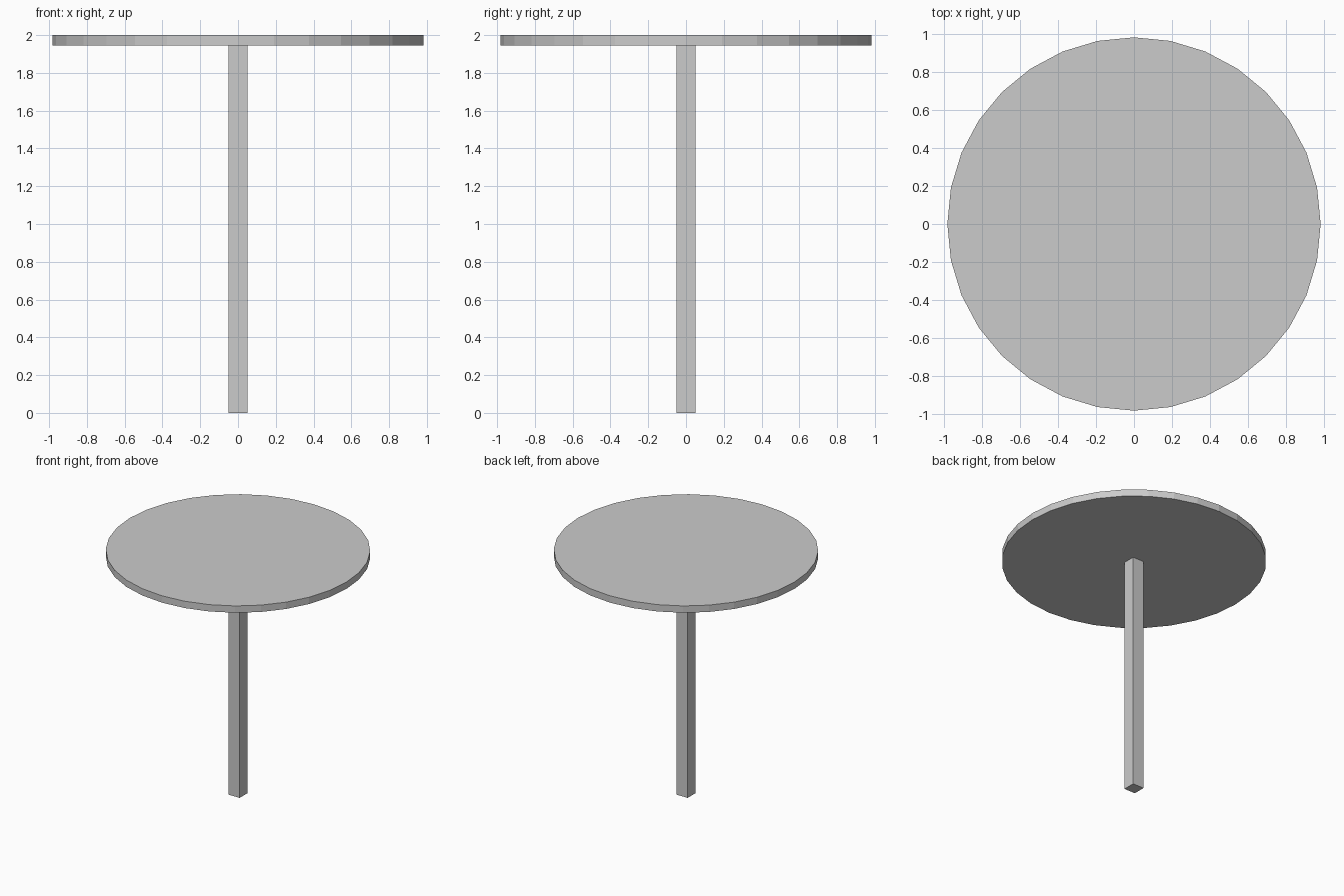
import bpy

if "Cube" in bpy.data.objects:
    bpy.data.objects.remove(bpy.data.objects["Cube"])

TOP_Z, UNDERSIDE_Z = 2.0, 1.944
RADIUS, POST_WIDTH = 0.983, 0.1

# Round 32-sided tabletop
bpy.ops.mesh.primitive_cylinder_add(
    vertices=32, radius=RADIUS, depth=TOP_Z - UNDERSIDE_Z,
    location=(0, 0, (TOP_Z + UNDERSIDE_Z) / 2))
bpy.context.object.name = "tabletop"

# Square central post
bpy.ops.mesh.primitive_cube_add(size=1, location=(0, 0, UNDERSIDE_Z / 2))
post = bpy.context.object
post.name = "central_post"
post.scale = (POST_WIDTH, POST_WIDTH, UNDERSIDE_Z)
bpy.ops.object.transform_apply(location=False, rotation=False, scale=True)
